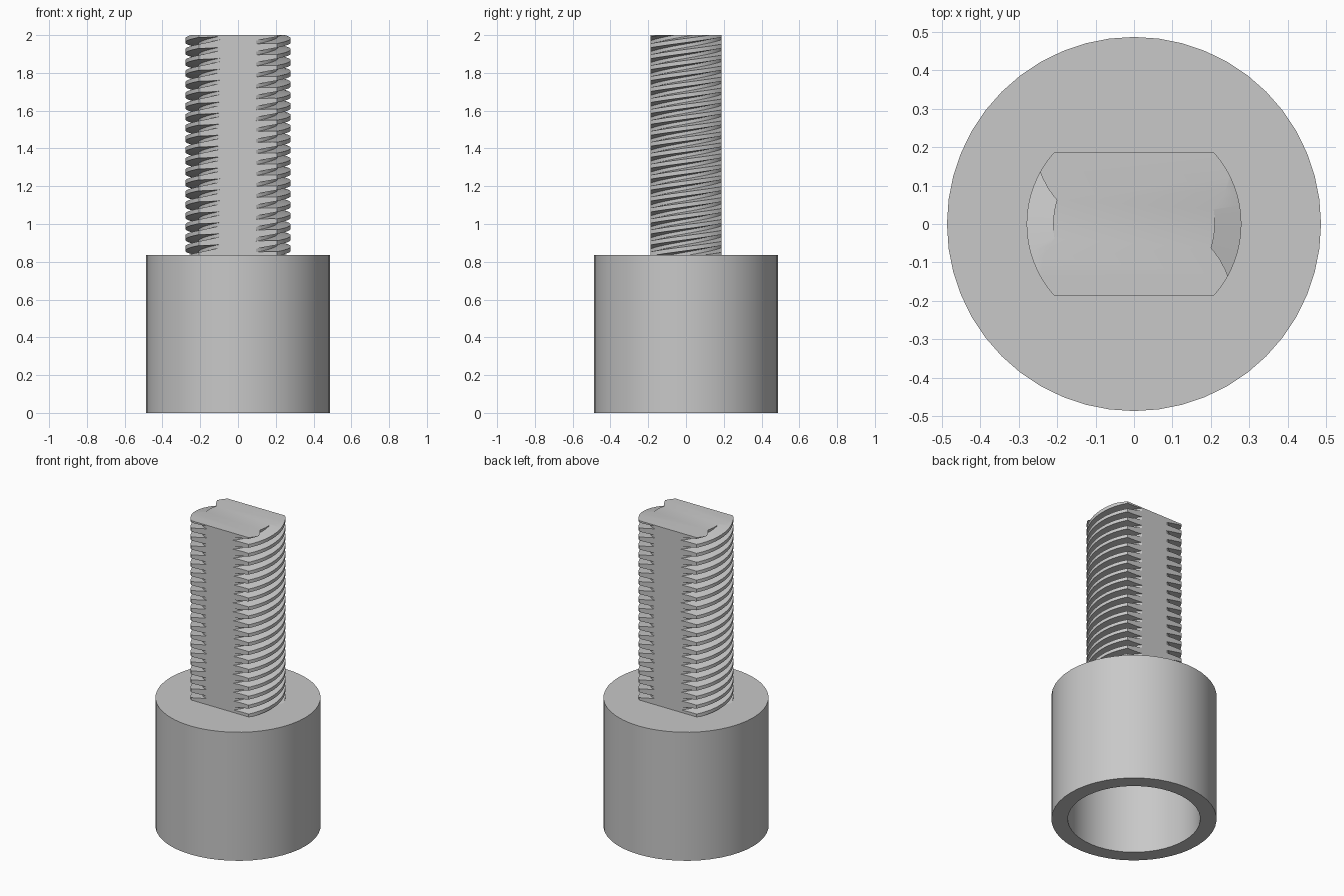
import bpy, bmesh, math
from mathutils import Vector

cube = bpy.data.objects.get("Cube")
if cube:
    bpy.data.objects.remove(cube, do_unlink=True)

# One plain grey for everything
grey = bpy.data.materials.new("plain_grey")
grey.use_nodes = True
grey.diffuse_color = (0.58, 0.58, 0.58, 1)
bsdf = next(n for n in grey.node_tree.nodes if n.type == 'BSDF_PRINCIPLED')
bsdf.inputs["Base Color"].default_value = grey.diffuse_color


def finish(bm, name):
    bmesh.ops.recalc_face_normals(bm, faces=bm.faces)
    mesh = bpy.data.meshes.new(name)
    bm.to_mesh(mesh)
    bm.free()
    mesh.materials.append(grey)
    obj = bpy.data.objects.new(name, mesh)
    bpy.context.collection.objects.link(obj)
    return obj


def activate(obj):
    bpy.ops.object.select_all(action='DESELECT')
    obj.select_set(True)
    bpy.context.view_layer.objects.active = obj


# Hollow round base, open underneath
BASE_TOP = 0.835
profile = [(0, 0.73), (0.39, 0.73), (0.39, 0), (0.486, 0), (0.486, BASE_TOP), (0, BASE_TOP)]
bm = bmesh.new()
verts = [bm.verts.new((r, 0, z)) for r, z in profile]
edges = [bm.edges.new(pair) for pair in zip(verts, verts[1:])]
bmesh.ops.spin(bm, geom=verts + edges, cent=(0, 0, 0), axis=(0, 0, 1),
               angle=math.tau, steps=48)
bmesh.ops.remove_doubles(bm, verts=bm.verts, dist=1e-4)
base = finish(bm, "hollow_base")

# Multi-start threaded rod: a helical profile grid, closed at both ends
CREST, ROOT, PITCH, STARTS, COLUMNS, TOP = 0.279, 0.21, 0.058, 4, 72, 2.0
tooth = [(0, CREST), (0.38, CREST), (0.56, ROOT), (0.87, ROOT)]
phase = math.radians(151)
bm = bmesh.new()
columns = []
for j in range(COLUMNS + 1):
    a = math.tau * j / COLUMNS
    rise = PITCH * STARTS * (a - phase) / math.tau
    columns.append([bm.verts.new((r * math.cos(a), r * math.sin(a),
                                  TOP + rise + PITCH * (k + p)))
                    for k in range(-26, 10) for p, r in tooth])
for left, right in zip(columns, columns[1:]):
    for i in range(len(left) - 1):
        bm.faces.new((left[i], right[i], right[i + 1], left[i + 1]))
bmesh.ops.remove_doubles(bm, verts=bm.verts, dist=1e-4)
low = bm.verts.new((0, 0, 0.3))
high = bm.verts.new((0, 0, 2.9))
for edge in [e for e in bm.edges if e.is_boundary]:
    v1, v2 = edge.verts
    bm.faces.new((v1, v2, low if v1.co.z < 1.4 else high))
rod = finish(bm, "threaded_rod")

# Trim the rod to length and cut its two flat sides
bm = bmesh.new()
bmesh.ops.create_cube(bm, size=1)
bmesh.ops.scale(bm, vec=(1, 0.375, TOP - 0.8), verts=bm.verts)
bmesh.ops.translate(bm, vec=Vector((0, 0, (TOP + 0.8) / 2)), verts=bm.verts)
cutter = finish(bm, "flat_cutter")
cutter.hide_render = True
trim = rod.modifiers.new("trim", 'BOOLEAN')
trim.operation = 'INTERSECT'
trim.solver = 'EXACT'
trim.object = cutter
activate(rod)
bpy.ops.object.modifier_apply(modifier=trim.name)
bpy.data.objects.remove(cutter, do_unlink=True)

for obj in (base, rod):
    activate(obj)
    bpy.ops.object.shade_smooth_by_angle(angle=math.radians(25))
